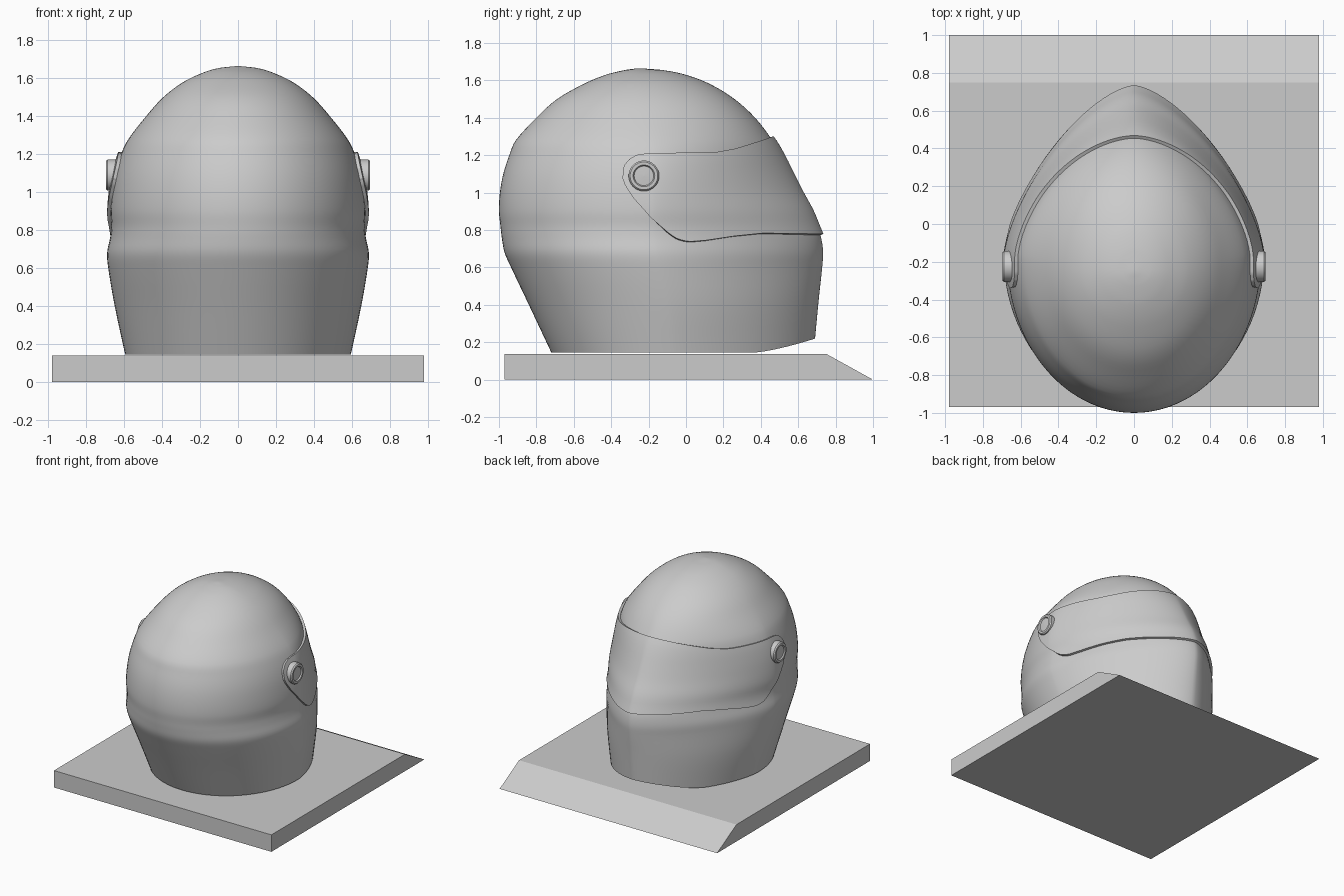
import bpy, bmesh, math

if "Cube" in bpy.data.objects:
    bpy.data.objects.remove(bpy.data.objects["Cube"])

# Shell sections: height, back y, front y, half width, widest y, front roundness
KEYS = [
    (.145, -.72, .69, .595, -.08, 1.6), (.40, -.84, .71, .65, -.10, 1.55),
    (.60, -.935, .728, .684, -.15, 1.5), (.68, -.97, .733, .69, -.17, 1.5),
    (.76, -.985, .722, .674, -.18, 1.5), (.82, -.992, .698, .668, -.18, 1.5),
    (.90, -1.0, .665, .672, -.18, 1.5), (1.0, -.995, .61, .664, -.18, 1.5),
    (1.1, -.977, .56, .647, -.18, 1.53), (1.2, -.945, .51, .617, -.18, 1.6),
    (1.28, -.91, .462, .578, -.19, 1.7), (1.4, -.80, .37, .485, -.21, 1.85),
    (1.5, -.69, .26, .395, -.22, 1.95), (1.58, -.55, .13, .29, -.235, 2),
    (1.63, -.43, 0, .185, -.24, 2), (1.655, -.33, -.12, .10, -.245, 2),
    (1.665, -.26, -.24, .01, -.25, 2)]
# Visor edges seen from the side: (y, z)
TOP = [(-.335, 1.12), (-.325, 1.145), (-.30, 1.175), (-.26, 1.197), (-.2, 1.205),
       (.15, 1.212), (.25, 1.23), (.35, 1.26), (.48, 1.30)]
LOW = [(-.335, 1.07), (-.325, 1.04), (-.28, .97), (-.19, .87), (-.10, .785), (-.06, .755),
       (-.02, .74), (.02, .735), (.1, .742), (.25, .765), (.4, .78), (.55, .777), (.74, .772)]


def lerp_table(table, v):
    """Linear lookup in rows sorted by their first value."""
    if v <= table[0][0]:
        return table[0]
    for a, b in zip(table, table[1:]):
        if v <= b[0]:
            t = (v - a[0]) / (b[0] - a[0])
            return tuple(p + (q - p) * t for p, q in zip(a, b))
    return table[-1]


def smooth_rows(keys, steps):
    """Catmull-Rom through the key rows."""
    rows = []
    for i in range(len(keys) - 1):
        k0, k1 = keys[max(i - 1, 0)], keys[i]
        k2, k3 = keys[i + 1], keys[min(i + 2, len(keys) - 1)]
        # tangents scaled to uneven height spacing
        h = k2[0] - k1[0]
        for s in range(steps):
            t = s / steps
            row = [k1[0] + h * t]
            for a, b, c, d in list(zip(k0, k1, k2, k3))[1:]:
                m1 = (c - a) / (k2[0] - k0[0]) * h
                m2 = (d - b) / (k3[0] - k1[0]) * h
                row.append((2*t**3 - 3*t*t + 1) * b + (t**3 - 2*t*t + t) * m1
                           + (3*t*t - 2*t**3) * c + (t**3 - t*t) * m2)
            rows.append(tuple(row))
    return rows + [keys[-1]]


ROWS = smooth_rows(KEYS, 4)


def shell_point(phi, row):
    """Point on a section; phi is measured from the visor side (+y)."""
    z, back, front, w, c, n = row
    s, k = math.sin(phi), math.cos(phi)
    if k < 0:
        return w * s, c + (c - back) * k, z
    e = 2 / n
    return math.copysign(w * abs(s) ** e, s), c + (front - c) * k ** e, z


def finish(name, bm):
    bmesh.ops.recalc_face_normals(bm, faces=bm.faces)
    me = bpy.data.meshes.new(name)
    bm.to_mesh(me)
    bm.free()
    ob = bpy.data.objects.new(name, me)
    bpy.context.collection.objects.link(ob)
    return ob


def activate(ob):
    bpy.ops.object.select_all(action='DESELECT')
    ob.select_set(True)
    bpy.context.view_layer.objects.active = ob


def smooth(ob):
    activate(ob)
    bpy.ops.object.shade_smooth_by_angle(angle=math.radians(35))


def grid(bm, pts, wrap=False):
    vs = [[bm.verts.new(p) for p in r] for r in pts]
    n = len(vs[0])
    for a, b in zip(vs, vs[1:]):
        for j in range(n if wrap else n - 1):
            k = (j + 1) % n
            bm.faces.new((a[j], a[k], b[k], b[j]))
    return vs


# Base plate with a sloped edge on the visor side
bm = bmesh.new()
side = [(-.97, 0), (1.0, 0), (.75, .138), (-.97, .138)]
vs = grid(bm, [[(x, y, z) for y, z in side] for x in (-.98, .98)], wrap=True)
for loop in vs:
    bm.faces.new(loop)
finish("base_plate", bm)

# Helmet shell, with the lower rim lifted under the chin
SEG = 96
bm = bmesh.new()
pts = []
for row in ROWS:
    ring = []
    for j in range(SEG):
        x, y, z = shell_point(2 * math.pi * j / SEG, row)
        lift = .075 * min(max((y - .36) / .33, 0), 1) ** 1.4
        z += lift * max(0, 1 - (z - .145) / .45)
        ring.append((x, y, z))
    pts.append(ring)
vs = grid(bm, pts, wrap=True)
bm.faces.new(vs[0])
bm.faces.new(vs[-1])
smooth(finish("helmet_shell", bm))


# Visor: thickened patch of the shell surface between its two edge curves
def edge_height(phi, table):
    z = 1.0
    for _ in range(12):
        z = lerp_table(table, shell_point(phi, lerp_table(ROWS, z))[1])[1]
    return z


COLS, LINES = 120, 20
bm = bmesh.new()
pts = []
for i in range(COLS + 1):
    phi = math.radians(101.2) * math.sin(math.pi / 2 * (2 * i / COLS - 1))
    lo, hi = edge_height(phi, LOW), edge_height(phi, TOP)
    pts.append([shell_point(phi, lerp_table(ROWS, lo + (hi - lo) * j / LINES))
                for j in range(LINES + 1)])
grid(bm, pts)
visor = finish("visor", bm)
mod = visor.modifiers.new("thickness", 'SOLIDIFY')
mod.thickness = .036
mod.offset = 0
activate(visor)
bpy.ops.object.modifier_apply(modifier=mod.name)
smooth(visor)

# Pivot caps: turned profile (radius, height) on both sides
CAP = [(.082, 0), (.082, .043), (.074, .052), (.058, .052), (.052, .043), (.004, .046)]
for sign, label in ((1, "right"), (-1, "left")):
    bm = bmesh.new()
    vs = grid(bm, [[(sign * (.645 + h), -.225 + r * math.cos(2 * math.pi * j / 32),
                     1.09 + r * math.sin(2 * math.pi * j / 32)) for j in range(32)]
                   for r, h in CAP], wrap=True)
    bm.faces.new(vs[0])
    bm.faces.new(vs[-1])
    smooth(finish("visor_pivot_" + label, bm))
